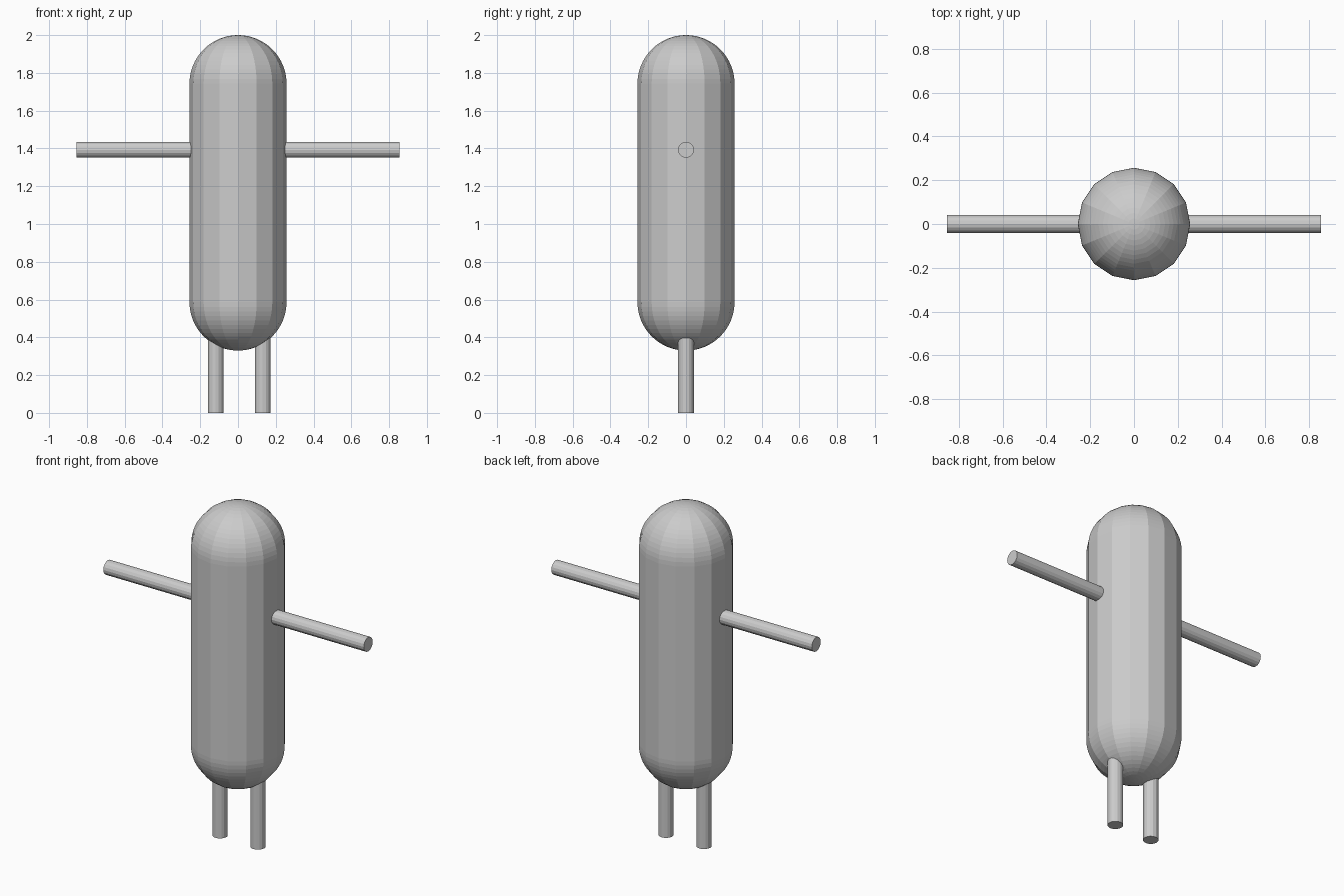
import bpy, bmesh, math
from mathutils import Vector

if "Cube" in bpy.data.objects:
    bpy.data.objects.remove(bpy.data.objects["Cube"])

grey = bpy.data.materials.new("plain grey")
grey.diffuse_color = (0.6, 0.6, 0.6, 1)
grey.use_nodes = True
grey.node_tree.nodes["Principled BSDF"].inputs["Base Color"].default_value = grey.diffuse_color
SIDES = 16


def lathe(name, profile, base, axis):
    """Sweep (radius, height) points round an axis; zero radius makes a pole."""
    bm = bmesh.new()
    rings = []
    for r, h in profile:
        if r < 1e-5:
            rings.append([bm.verts.new((0, 0, h))])
        else:
            rings.append([bm.verts.new((r * math.cos(2 * math.pi * i / SIDES),
                                        r * math.sin(2 * math.pi * i / SIDES), h))
                          for i in range(SIDES)])
    for a, b in zip(rings, rings[1:]):
        for i in range(SIDES):
            j = (i + 1) % SIDES
            if len(a) == 1:
                bm.faces.new((a[0], b[j], b[i]))
            elif len(b) == 1:
                bm.faces.new((a[i], a[j], b[0]))
            else:
                bm.faces.new((a[i], a[j], b[j], b[i]))
    # close open ends
    if len(rings[0]) > 1:
        bm.faces.new(rings[0][::-1])
    if len(rings[-1]) > 1:
        bm.faces.new(rings[-1])
    mesh = bpy.data.meshes.new(name)
    bm.to_mesh(mesh)
    bm.free()
    mesh.materials.append(grey)
    obj = bpy.data.objects.new(name, mesh)
    obj.location = base
    obj.rotation_euler = Vector(axis).to_track_quat('Z', 'Y').to_euler()
    bpy.context.collection.objects.link(obj)


# Capsule body with domed ends
R, LOW, HIGH, STEPS = 0.257, 0.587, 1.743, 16
angles = [math.pi / 2 * i / STEPS for i in range(STEPS + 1)]
body = [(R * math.sin(a), LOW - R * math.cos(a)) for a in angles]
body += [(R * math.cos(a), HIGH + R * math.sin(a)) for a in angles]
lathe("body", body, (0, 0, 0), (0, 0, 1))

# Thin round arms and legs, ending just inside the body
LIMB = 0.042
for side, label, leg_x in ((-1, "left", -0.118), (1, "right", 0.131)):
    lathe(label + "_arm", [(LIMB, 0), (LIMB, 0.625)],
          (side * 0.23, 0, 1.393), (side, 0, 0))
    lathe(label + "_leg", [(LIMB, 0), (LIMB, 0.42)], (leg_x, 0, 0), (0, 0, 1))
